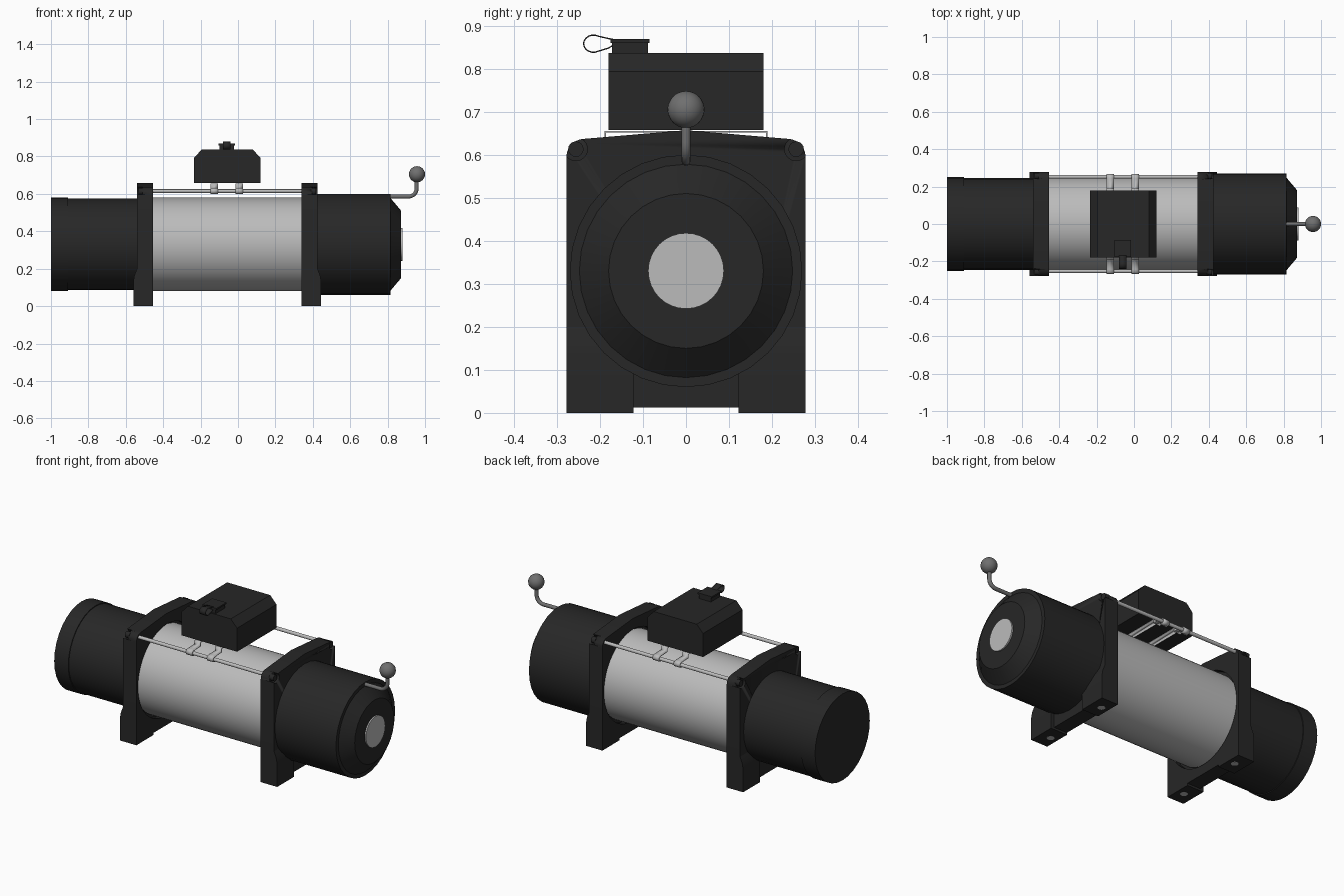
import bpy, bmesh
from math import sin, cos, pi, radians

if "Cube" in bpy.data.objects:
    bpy.data.objects.remove(bpy.data.objects["Cube"])

AXIS_Z = 0.33      # height of the drum axis
MID_X = -0.0575    # middle between the two brackets


def material(name, v):
    m = bpy.data.materials.new(name)
    m.diffuse_color = (v, v, v, 1)
    m.use_nodes = True
    m.node_tree.nodes["Principled BSDF"].inputs["Base Color"].default_value = m.diffuse_color
    return m


BLACK = material("black_paint", 0.02)
STEEL = material("bright_steel", 0.5)
GREY = material("handle_grey", 0.16)


def finish(name, bm, mat, angle=30):
    bmesh.ops.recalc_face_normals(bm, faces=bm.faces)
    me = bpy.data.meshes.new(name)
    bm.to_mesh(me)
    bm.free()
    ob = bpy.data.objects.new(name, me)
    bpy.context.collection.objects.link(ob)
    me.materials.append(mat)
    activate(ob)
    if angle:
        bpy.ops.object.shade_smooth_by_angle(angle=radians(angle))
    return ob


def activate(ob):
    bpy.ops.object.select_all(action='DESELECT')
    ob.select_set(True)
    bpy.context.view_layer.objects.active = ob


def lathe(name, profile, mat, seg=32, y=0, z=AXIS_Z):
    """Closed solid from (x, radius) rings around an axis along x."""
    bm = bmesh.new()
    rings = [[bm.verts.new((x, y + r * sin(2 * pi * i / seg), z + r * cos(2 * pi * i / seg)))
              for i in range(seg)] for x, r in profile]
    for a, b in zip(rings, rings[1:]):
        for i in range(seg):
            j = (i + 1) % seg
            bm.faces.new((a[i], a[j], b[j], b[i]))
    bm.faces.new(rings[0])
    bm.faces.new(rings[-1])
    return finish(name, bm, mat)


def prism(name, pts, axis, lo, hi, mat, angle=30):
    """Extrude a 2D outline along x (pts are y,z) or along y (pts are x,z)."""
    bm = bmesh.new()
    put = (lambda p, t: (t, p[0], p[1])) if axis == 'x' else (lambda p, t: (p[0], t, p[1]))
    a, b = [[bm.verts.new(put(p, t)) for p in pts] for t in (lo, hi)]
    n = len(pts)
    for i in range(n):
        j = (i + 1) % n
        bm.faces.new((a[i], a[j], b[j], b[i]))
    bm.faces.new(a)
    bm.faces.new(b)
    return finish(name, bm, mat, angle)


def ribbon(name, pts, x, width, thick, mat):
    """Bent flat strip following (y, z) points."""
    bm = bmesh.new()
    rows = [[bm.verts.new((x + s * width / 2, py, pz)) for s in (-1, 1)] for py, pz in pts]
    for a, b in zip(rows, rows[1:]):
        bm.faces.new((a[0], a[1], b[1], b[0]))
    ob = finish(name, bm, mat)
    mod = ob.modifiers.new("thickness", 'SOLIDIFY')
    mod.thickness = thick
    mod.offset = 0
    bpy.ops.object.modifier_apply(modifier=mod.name)


def cut(ob, cutter):
    mod = ob.modifiers.new("cut", 'BOOLEAN')
    mod.operation = 'DIFFERENCE'
    mod.solver = 'EXACT'
    mod.object = cutter
    activate(ob)
    bpy.ops.object.modifier_apply(modifier=mod.name)
    bpy.data.objects.remove(cutter)


# Motor, drum and gear housing
lathe("motor_body", [(-0.915, 0.245), (-0.5, 0.245)], BLACK)
lathe("motor_end_cap", [(-1.0, 0.25), (-0.91, 0.25)], BLACK)
lathe("cable_drum", [(-0.475, 0.25), (0.36, 0.25)], STEEL, 64)
lathe("gear_housing", [(0.40, 0.27), (0.815, 0.27), (0.815, 0.248), (0.872, 0.18)], BLACK)
lathe("gear_end_disc", [(0.86, 0.088), (0.88, 0.088)], STEEL)

# Bracket outline: notched foot, rounded shoulders, shallow peak
half = [(0.122, 0.012), (0.122, 0), (0.278, 0)]
half += [(0.236 + 0.042 * cos(a), 0.595 + 0.042 * sin(a)) for a in [i * pi / 12 for i in range(7)]]
outline = half + [(0, 0.657)] + [(-y, z) for y, z in reversed(half)]

for side, s in (("left", -1), ("right", 1)):
    inner, outer, foot = [MID_X + s * d for d in (0.3975, 0.4825, 0.5025)]
    bracket = prism(side + "_bracket", outline, 'x', min(inner, outer), max(inner, outer), BLACK)
    # Round seat for the drum end
    cut(bracket, lathe("seat_cutter", [(inner - s * 0.05, 0.264), (inner + s * 0.03, 0.264)], BLACK, 64))
    for end, e in (("front", -1), ("back", 1)):
        # Open pocket with the tie rod bolt head
        cut(bracket, lathe("pocket_cutter", [(outer - s * 0.03, 0.027), (outer + s * 0.05, 0.027)],
                           BLACK, 24, e * 0.256, 0.613))
        lathe(f"{side}_{end}_rod_bolt", [(outer - s * 0.035, 0.018), (outer - s * 0.008, 0.018)],
              BLACK, 16, e * 0.256, 0.613)
        # Flared foot on the outer side
        ys = sorted((e * 0.122, e * 0.278))
        prism(f"{side}_{end}_foot",
              [(outer - s * 0.002, 0), (foot, 0), (foot, 0.13), (foot - s * 0.006, 0.165), (outer, 0.2),
               (outer - s * 0.002, 0.2)], 'y', ys[0], ys[1], BLACK)
        # Mounting nut under the foot
        bm = bmesh.new()
        bmesh.ops.create_cone(bm, cap_ends=True, segments=20, radius1=0.02, radius2=0.02, depth=0.02)
        bmesh.ops.translate(bm, verts=bm.verts, vec=((inner + outer) / 2, e * 0.2, 0.0105))
        bmesh.ops.translate(bm, verts=bm.verts, vec=(0, 0, -0.001))
        finish(f"{side}_{end}_mount_nut", bm, STEEL)

# Tie rods between the brackets
for end, e in (("front", -1), ("back", 1)):
    lathe(end + "_tie_rod", [(-0.47, 0.01), (0.355, 0.01)], STEEL, 16, e * 0.252, 0.615)

# Straps carrying the control box, hooked round the rods
hook = [(0.188, 0.653), (0.188, 0.632), (0.243, 0.630), (0.258, 0.628), (0.266, 0.617),
        (0.261, 0.605), (0.25, 0.602), (0.238, 0.604)]
for i, x in enumerate((-0.127, 0.007)):
    ribbon(f"box_strap_{i + 1}", [(-y, z) for y, z in reversed(hook)] + hook, x, 0.04, 0.005, STEEL)

# Control box with chamfered ends
prism("control_box", [(-0.235, 0.657), (0.12, 0.657), (0.12, 0.793), (0.08, 0.836),
                      (-0.195, 0.836), (-0.235, 0.793)], 'y', -0.18, 0.18, BLACK, 0)

# Socket, lid and flexible lid loop
prism("socket", [(-0.098, 0.83), (-0.022, 0.83), (-0.022, 0.862), (-0.098, 0.862)],
      'y', -0.172, -0.088, BLACK, 0)
prism("socket_lid", [(-0.105, 0.86), (-0.015, 0.86), (-0.015, 0.869), (-0.105, 0.869)],
      'y', -0.176, -0.085, BLACK, 0)
loop = [(-0.165, 0.867), (-0.18, 0.870)]
loop += [(-0.215 + 0.023 * cos(a), 0.858 + 0.020 * sin(a))
         for a in [radians(60 + 20 * k) for k in range(13)]]
loop += [(-0.18, 0.848), (-0.165, 0.857)]
ribbon("lid_loop", loop, -0.06, 0.04, 0.003, BLACK)

# Clutch lever: bent rod and ball
cu = bpy.data.curves.new("clutch_lever", 'CURVE')
cu.dimensions = '3D'
cu.bevel_depth = 0.011
cu.bevel_resolution = 3
cu.use_fill_caps = True
path = [(0.78, 0.586)] + [(0.912 + 0.043 * sin(a), 0.629 - 0.043 * cos(a))
                          for a in [i * pi / 16 for i in range(9)]] + [(0.955, 0.69)]
sp = cu.splines.new('POLY')
sp.points.add(len(path) - 1)
for p, (x, z) in zip(sp.points, path):
    p.co = (x, 0, z, 1)
lever = bpy.data.objects.new("clutch_lever", cu)
bpy.context.collection.objects.link(lever)
cu.materials.append(GREY)
activate(lever)
bpy.ops.object.convert(target='MESH')
bpy.ops.object.shade_smooth_by_angle(angle=radians(40))

bm = bmesh.new()
bmesh.ops.create_uvsphere(bm, u_segments=24, v_segments=16, radius=0.043)
bmesh.ops.translate(bm, verts=bm.verts, vec=(0.957, 0, 0.705))
finish("lever_ball", bm, GREY)
